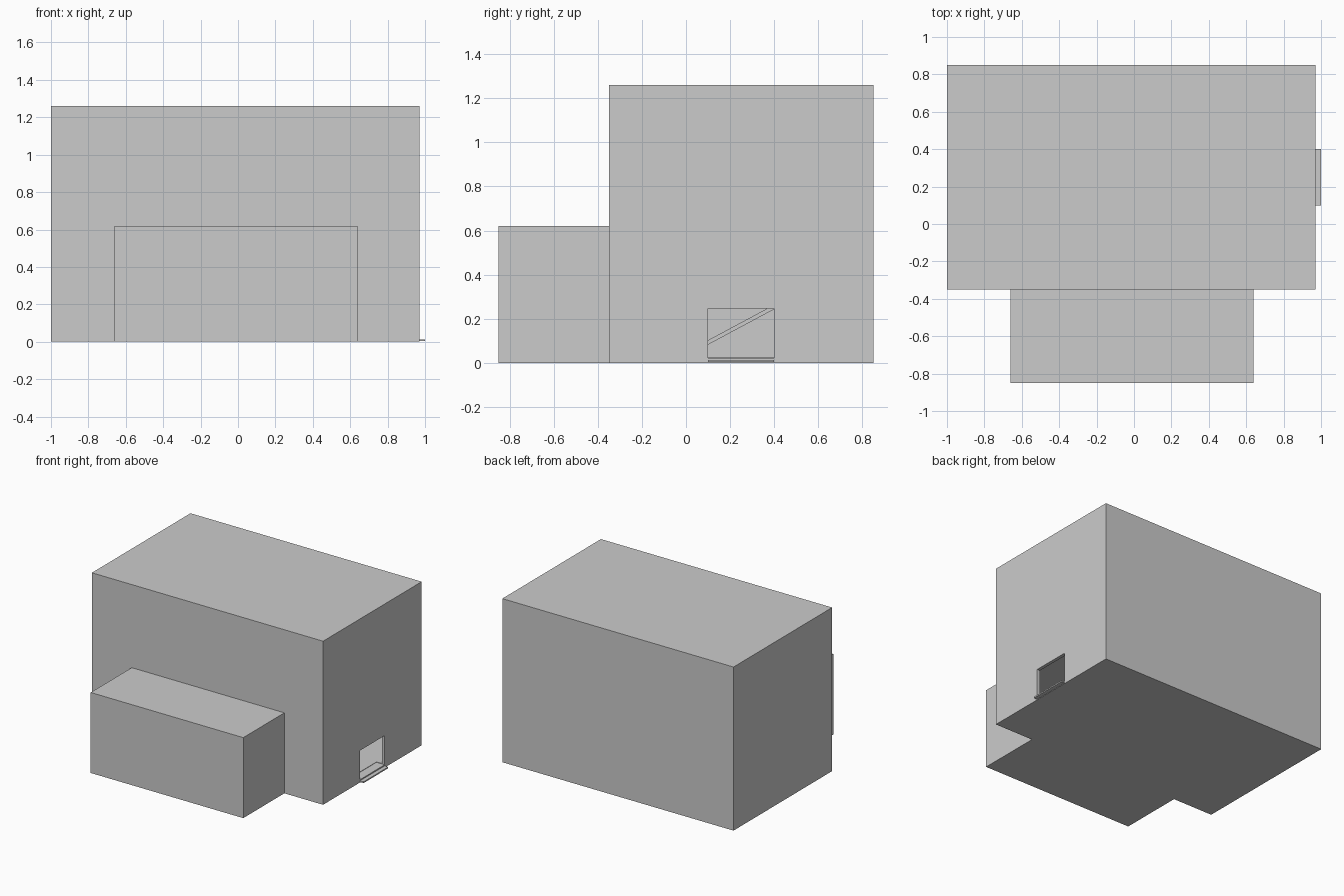
import bpy
import math

if "Cube" in bpy.data.objects:
    bpy.data.objects.remove(bpy.data.objects["Cube"])


def box(name, lo, hi):
    bpy.ops.mesh.primitive_cube_add(size=1, location=[(a + b) / 2 for a, b in zip(lo, hi)])
    ob = bpy.context.object
    ob.name = name
    ob.scale = [b - a for a, b in zip(lo, hi)]
    bpy.ops.object.transform_apply(location=False, rotation=False, scale=True)
    return ob


def boolean(target, tool, operation):
    tool.hide_render = True
    mod = target.modifiers.new(operation.lower(), 'BOOLEAN')
    mod.operation, mod.solver, mod.object = operation, 'EXACT', tool
    bpy.context.view_layer.objects.active = target
    bpy.ops.object.modifier_apply(modifier=mod.name)
    bpy.data.objects.remove(tool)


T = 0.025  # wall thickness

# Main shed with the low front annex
shell = box("house_shell", (-1, -0.35, 0), (0.97, 0.85, 1.26))
boolean(shell, box("annex", (-0.66, -0.85, 0), (0.64, -0.2, 0.62)), 'UNION')

# Hollow rooms, then the side doorway
boolean(shell, box("main_room", (-1 + T, -0.35 + T, T), (0.97 - T, 0.85 - T, 1.26 - T)), 'DIFFERENCE')
boolean(shell, box("annex_room", (-0.66 + T, -0.85 + T, T), (0.64 - T, -0.3, 0.62 - T)), 'DIFFERENCE')
boolean(shell, box("doorway", (0.9, 0.1, 0.022), (1.1, 0.4, 0.246)), 'DIFFERENCE')

# Thin door step
box("door_step", (0.965, 0.1, 0.003), (1.0, 0.4, 0.013))

# Interior: raised floor and the sloping ramp that leads up to it
box("upper_floor", (-0.5, -0.35 + T, 0.31), (0.97 - T, 0.85 - T, 0.33))
ramp = box("ramp", (-0.85, -0.31, -0.009), (-0.55, 0.31, 0.009))
ramp.location = (-0.7, 0.25, 0.173)
ramp.rotation_euler.x = math.atan2(0.15, 0.28)
